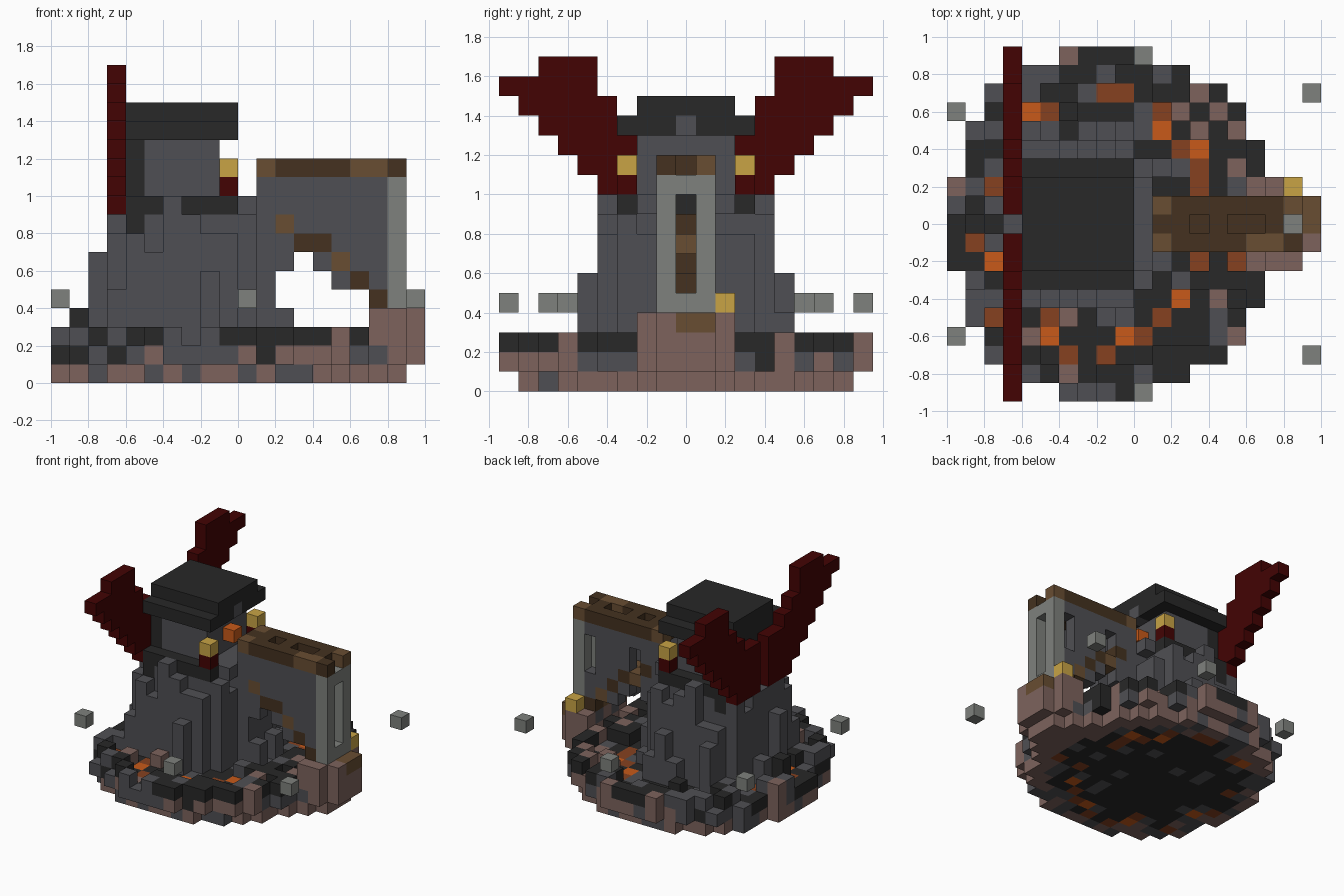
import bpy, bmesh, random
from math import hypot
from mathutils import Vector

random.seed(11)
if "Cube" in bpy.data.objects:
    bpy.data.objects.remove(bpy.data.objects["Cube"])

COLOURS = {
    "stone_grey": (0.078, 0.078, 0.087),
    "charcoal": (0.021, 0.021, 0.021),
    "clay_brown": (0.205, 0.124, 0.108),
    "pale_stone": (0.21, 0.22, 0.205),
    "bright_lava": (0.58, 0.102, 0.01),
    "dull_lava": (0.24, 0.053, 0.014),
    "light_wood": (0.138, 0.075, 0.032),
    "dark_wood": (0.058, 0.031, 0.014),
    "dark_red": (0.056, 0.001, 0.001),
    "gold": (0.58, 0.37, 0.06),
}
GREY, DARK, CLAY, PALE, LAVA, EMBER, WOOD, BEAM, RED, GOLD = COLOURS
MATS = {}
for name, rgb in COLOURS.items():
    m = bpy.data.materials.new(name)
    m.use_nodes = True
    m.diffuse_color = (*rgb, 1)
    bsdf = m.node_tree.nodes["Principled BSDF"]
    bsdf.inputs["Base Color"].default_value = (*rgb, 1)
    bsdf.inputs["Roughness"].default_value = 0.9
    MATS[name] = m

S = 0.1                      # block size
blocks = {}                  # cell -> (part, colour)


def put(part, colour, i, j, k):
    blocks[i, j, k] = (part, colour)


def fill(part, colour, xs, ys, zs):
    """Fill an inclusive range of blocks."""
    for i in range(xs[0], xs[1] + 1):
        for j in range(ys[0], ys[1] + 1):
            for k in range(zs[0], zs[1] + 1):
                put(part, colour, i, j, k)


def clear(xs, ys, zs):
    for i in range(xs[0], xs[1] + 1):
        for j in range(ys[0], ys[1] + 1):
            for k in range(zs[0], zs[1] + 1):
                blocks.pop((i, j, k), None)


def pick(grey, dark, clay):
    return random.choices((GREY, DARK, CLAY), (grey, dark, clay))[0]


# Round island with a low, broken rim
for i in range(-10, 7):
    for j in range(-9, 10):
        x, y = (i + 0.5) * S, j * S
        r = hypot(x + 0.15, y)
        if r > 0.93 or (i == -10 and abs(j) > 2) or (i == -9 and abs(j) > 5):
            continue
        east = 2 if x > 0.3 else 0
        if r < 0.88:
            put("island_base", pick(2, 0, 3 + east) if r > 0.72 else pick(1, 5, 0), i, j, 0)
        put("island_base", pick(3, 1, 2 + east) if r > 0.82 else pick(1, 5, east / 4), i, j, 1)
        rubble = 0.9 if r > 0.82 else 0.45 if r > 0.7 else 0.25
        if random.random() < rubble:
            put("island_rim", pick(2, 6, 0.6 + east), i, j, 2)
put("island_rim", DARK, -9, 0, 2)
put("island_rim", DARK, -9, 0, 3)

# Gaps in the rim
clear((-4, -3), (-8, -8), (2, 2))
clear((3, 3), (-6, -5), (2, 2))

# Molten channel around the tower
EMBERS = [(-2, 7), (-1, 7), (1, 6), (2, 4), (3, 3), (3, 2), (-5, 6), (-8, 2), (-9, -1), (-8, -5),
          (-5, -5), (-4, -7), (-2, -7), (0, -6), (1, -5), (3, -2), (5, -2)]
FLAMES = [(1, 5), (3, 4), (-6, 6), (-8, -2), (-5, -6), (-1, -6), (2, -4)]
for cells, colour in ((EMBERS, EMBER), (FLAMES, LAVA)):
    for i, j in cells:
        fill("lava_channel", colour, (i, i), (j, j), (0, 1))
        clear((i, i), (j, j), (2, 2))

# Tower of uneven pillars, with scattered low ones around the foot
for i in range(-8, 3):
    for j in range(-5, 6):
        if (i, j) in EMBERS + FLAMES:
            continue
        r = hypot((i + 0.5) * S + 0.3, j * S)
        if r < 0.4:
            top = 9
        elif r < 0.48 and i > -8:
            top = random.choice((7, 8, 9))
        elif r < 0.57 and random.random() < 0.3:
            top = random.choice((4, 5, 6))
        else:
            continue
        fill("tower_pillars", GREY, (i, i), (j, j), (2, top - 1))
fill("tower_pillars", GREY, (-8, -8), (-1, -1), (2, 6))
fill("tower_top", GREY, (-6, 0), (-2, 2), (9, 9))
for s in (-1, 1):
    fill("tower_top", DARK, (-6, -1), (3 * s, 3 * s), (9, 9))
    put("tower_top", DARK, -6, 3 * s, 8)
    fill("tower_pillars", GREY, (-4, -4), (4 * s, 4 * s), (2, 9))
    fill("tower_pillars", GREY, (-2, -2), (5 * s, 5 * s), (2, 5))

# Head, visor ember and hat
fill("head", GREY, (-5, -2), (-2, 2), (10, 12))
fill("head_back", DARK, (-6, -6), (-2, 2), (10, 12))
put("face_ember", LAVA, -1, 0, 11)
fill("hat_brim", DARK, (-6, -1), (-3, 3), (13, 13))
fill("hat_crown", DARK, (-6, -1), (-2, 2), (14, 14))
put("visor_peak", GREY, -1, 0, 13)

# Torches and stepped wings, mirrored front to back
WING = [(1, 3), (1, 4), (1, 5), (1, 6), (3, 7), (4, 8), (5, 9), (5, 7)]
for s in (-1, 1):
    put("torch_handle", RED, -1, 3 * s, 10)
    put("torch_flame", GOLD, -1, 3 * s, 11)
    for step, (inner, outer) in enumerate(WING):
        for j in range(inner, outer + 1):
            put("wing", RED, -7, j * s, 9 + step)

# Rounded clay landing at the foot of the bridge
fill("bridge_landing", CLAY, (7, 7), (-2, 2), (0, 3))
fill("bridge_landing", CLAY, (8, 8), (-1, 1), (0, 0))
fill("bridge_landing", CLAY, (8, 8), (-2, 2), (1, 3))
fill("bridge_landing", CLAY, (9, 9), (-1, 1), (1, 2))
put("bridge_landing", CLAY, 9, -1, 3)
for s in (-1, 1):
    put("bridge_landing", CLAY, 6, 2 * s, 2)
    put("bridge_landing", GREY, 7, 2 * s, 1)
fill("landing_step", WOOD, (9, 9), (0, 1), (3, 3))
put("bridge_lantern", GOLD, 8, 2, 4)

# Bridge side walls with an arched opening
ARCH = {2: 8, 3: 7, 4: 7, 5: 6, 6: 5, 7: 4}
for j in (-1, 1):
    fill("bridge_wall", GREY, (1, 7), (j, j), (3, 10))
    clear((3, 6), (j, j), (3, 3))
    clear((2, 6), (j, j), (4, 4))
    clear((2, 4), (j, j), (5, 5))
    clear((3, 3), (j, j), (6, 6))
for j in (-1, 0, 1):
    for i, k in ARCH.items():
        put("arch_brace", WOOD if (i + j) % 3 == 1 else BEAM, i, j, k)
put("bridge_root", DARK, 1, 0, 9)

# Window slits in the rear wall
clear((7, 7), (1, 1), (7, 9))
clear((3, 3), (1, 1), (8, 9))

# Pale end frame with a tall slot
fill("bridge_end_frame", PALE, (8, 8), (-1, 1), (4, 10))
clear((8, 8), (0, 0), (5, 9))

# Plank deck with a sunken middle
for i in range(1, 9):
    for j in (-1, 1):
        light = i in (1, 6, 7) if j < 0 else i in (1, 8)
        put("bridge_deck", WOOD if light else BEAM, i, j, 11)
    put("bridge_deck", BEAM, i, 0, 11 if i in (1, 2, 4, 7) else 10)
put("bridge_end_frame", PALE, 8, 0, 10)

# Floating stones
for s in (-1, 1):
    for i, j in ((-10, 6), (9, 7), (0, 9)):
        put("floating_stone", PALE, i, j * s, 4)


def build(part):
    """Turn one part's blocks into a mesh without hidden faces."""
    cells = {c: v[1] for c, v in blocks.items() if v[0] == part}
    used = sorted(set(cells.values()))
    bm, verts = bmesh.new(), {}

    def vert(p):
        key = tuple(round(v * 2) for v in p)
        if key not in verts:
            verts[key] = bm.verts.new(p * S)
        return verts[key]

    for cell, colour in cells.items():
        centre = Vector(cell) + Vector((0.5, 0, 0.5))
        for axis in range(3):
            for side in (-1, 1):
                n = Vector((0, 0, 0))
                n[axis] = side
                if tuple(int(a + b) for a, b in zip(cell, n)) in blocks:
                    continue
                u = Vector((0, 0, 0))
                u[(axis + 1) % 3] = 1
                v = n.cross(u)
                quad = [centre + (n + u * a + v * b) / 2
                        for a, b in ((-1, -1), (1, -1), (1, 1), (-1, 1))]
                face = bm.faces.new([vert(p) for p in quad])
                face.material_index = used.index(colour)
    mesh = bpy.data.meshes.new(part)
    bm.to_mesh(mesh)
    bm.free()
    for colour in used:
        mesh.materials.append(MATS[colour])
    bpy.context.collection.objects.link(bpy.data.objects.new(part, mesh))


for part in sorted({v[0] for v in blocks.values()}):
    build(part)
